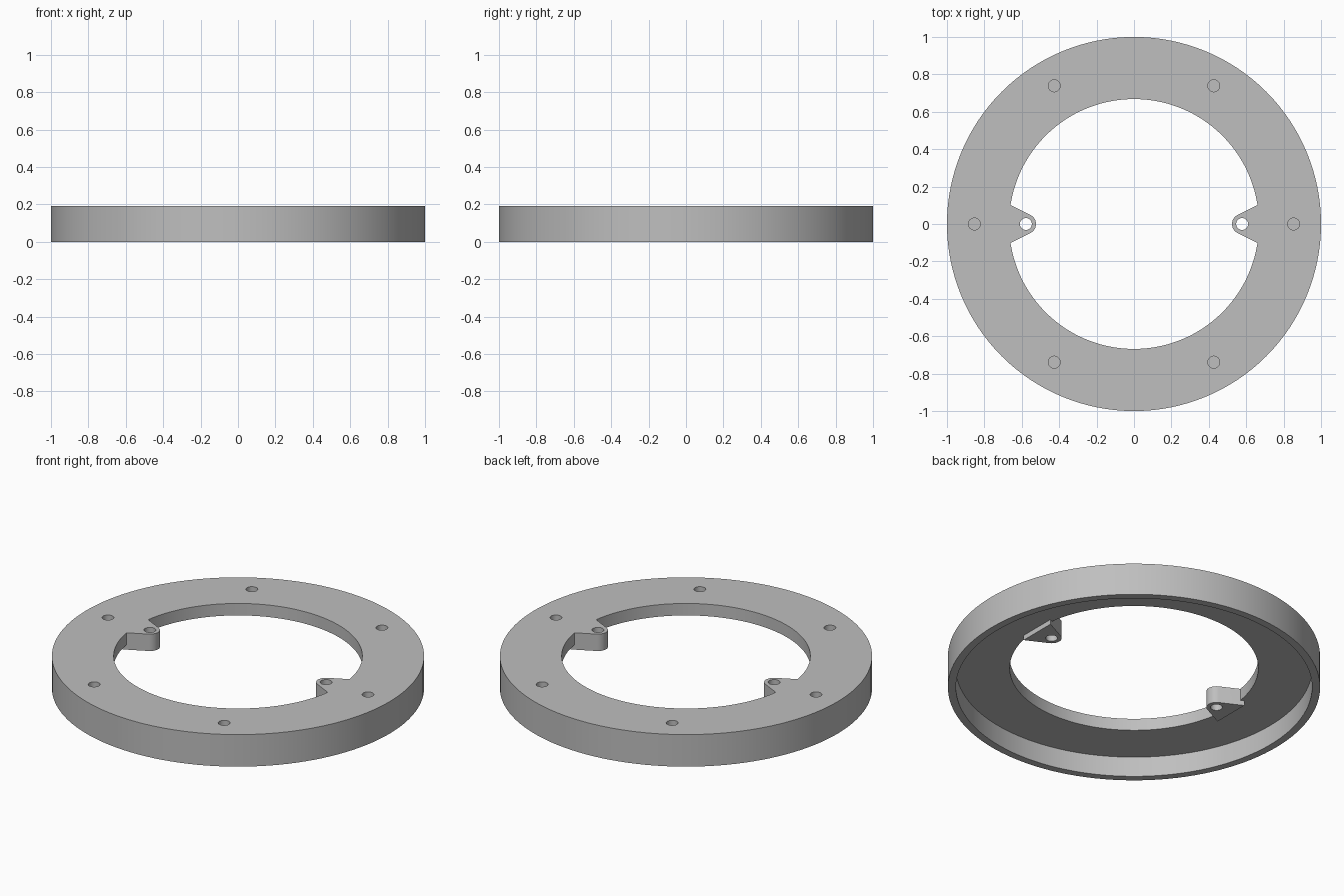
import bpy
import bmesh
from math import cos, sin, pi, radians, atan2

HEIGHT, PLATE_Z, TAB_Z = 0.19, 0.119, 0.09
INNER_R, RIM_R, OUTER_R = 0.668, 0.957, 1.0
HOLE_R, BOLT_R, TAB_X = 0.032, 0.853, 0.578
SEGMENTS = 128

cube = bpy.data.objects.get("Cube")
if cube:
    bpy.data.objects.remove(cube, do_unlink=True)

grey = bpy.data.materials.new("plain grey")
grey.use_nodes = True
GREY = (0.52, 0.52, 0.52, 1)
grey.diffuse_color = GREY
grey.node_tree.nodes["Principled BSDF"].inputs["Base Color"].default_value = GREY


def finish(bm, name):
    """Turn a bmesh into a grey object with outward normals."""
    bmesh.ops.recalc_face_normals(bm, faces=bm.faces[:])
    mesh = bpy.data.meshes.new(name)
    bm.to_mesh(mesh)
    bm.free()
    mesh.materials.append(grey)
    obj = bpy.data.objects.new(name, mesh)
    bpy.context.collection.objects.link(obj)
    return obj


def lathe(name, profile):
    """Revolve a closed (radius, z) profile around the z axis."""
    bm = bmesh.new()
    rings = []
    for i in range(SEGMENTS):
        a = 2 * pi * i / SEGMENTS
        rings.append([bm.verts.new((r * cos(a), r * sin(a), z)) for r, z in profile])
    n = len(profile)
    for i, ring in enumerate(rings):
        following = rings[(i + 1) % SEGMENTS]
        for j in range(n):
            k = (j + 1) % n
            bm.faces.new((ring[j], following[j], following[k], ring[k]))
    return finish(bm, name)


def prism(name, outline, z0, z1):
    """Extrude a flat (x, y) outline from z0 to z1."""
    bm = bmesh.new()
    face = bm.faces.new([bm.verts.new((x, y, z0)) for x, y in outline])
    top = bmesh.ops.extrude_face_region(bm, geom=[face])["geom"]
    verts = [v for v in top if isinstance(v, bmesh.types.BMVert)]
    bmesh.ops.translate(bm, verts=verts, vec=(0, 0, z1 - z0))
    return finish(bm, name)


def circle(x, y, r, count=32):
    return [(x + r * cos(2 * pi * i / count), y + r * sin(2 * pi * i / count))
            for i in range(count)]


def combine(target, tool, operation):
    """Apply a boolean and remove the tool object."""
    tool.hide_render = True
    mod = target.modifiers.new(operation.lower(), "BOOLEAN")
    mod.operation, mod.solver, mod.object = operation, "EXACT", tool
    bpy.context.view_layer.objects.active = target
    bpy.ops.object.modifier_apply(modifier=mod.name)
    bpy.data.objects.remove(tool, do_unlink=True)


# Annular plate with a thin skirt around its outer edge
ring = lathe("mounting_ring", [
    (INNER_R, HEIGHT), (OUTER_R, HEIGHT), (OUTER_R, 0),
    (RIM_R, 0), (RIM_R, PLATE_Z), (INNER_R, PLATE_Z)])

# Two tapered, round-nosed tabs pointing inward, each with a through hole
BACK_X, BACK_Y, NOSE_R = 0.68, 0.112, 0.054
start = pi - atan2(2, 1)
nose = [start + (2 * pi - 2 * start) * i / 16 for i in range(17)]
outline = [(BACK_X, BACK_Y)]
outline += [(TAB_X + NOSE_R * cos(a), NOSE_R * sin(a)) for a in nose]
outline += [(BACK_X, -BACK_Y)]
for side in (1, -1):
    combine(ring, prism("tab", [(side * x, y) for x, y in outline], TAB_Z, HEIGHT), "UNION")
    combine(ring, prism("tab_hole", circle(side * TAB_X, 0, HOLE_R), 0, 0.3), "DIFFERENCE")

# Six blind bolt holes in the top face
for i in range(6):
    a = radians(60 * i)
    hole = prism("bolt_hole", circle(BOLT_R * cos(a), BOLT_R * sin(a), HOLE_R),
                 HEIGHT - 0.05, 0.3)
    combine(ring, hole, "DIFFERENCE")

# Smooth round walls, crisp edges
bpy.ops.object.select_all(action="DESELECT")
ring.select_set(True)
bpy.context.view_layer.objects.active = ring
bpy.ops.object.shade_smooth_by_angle(angle=radians(30))
